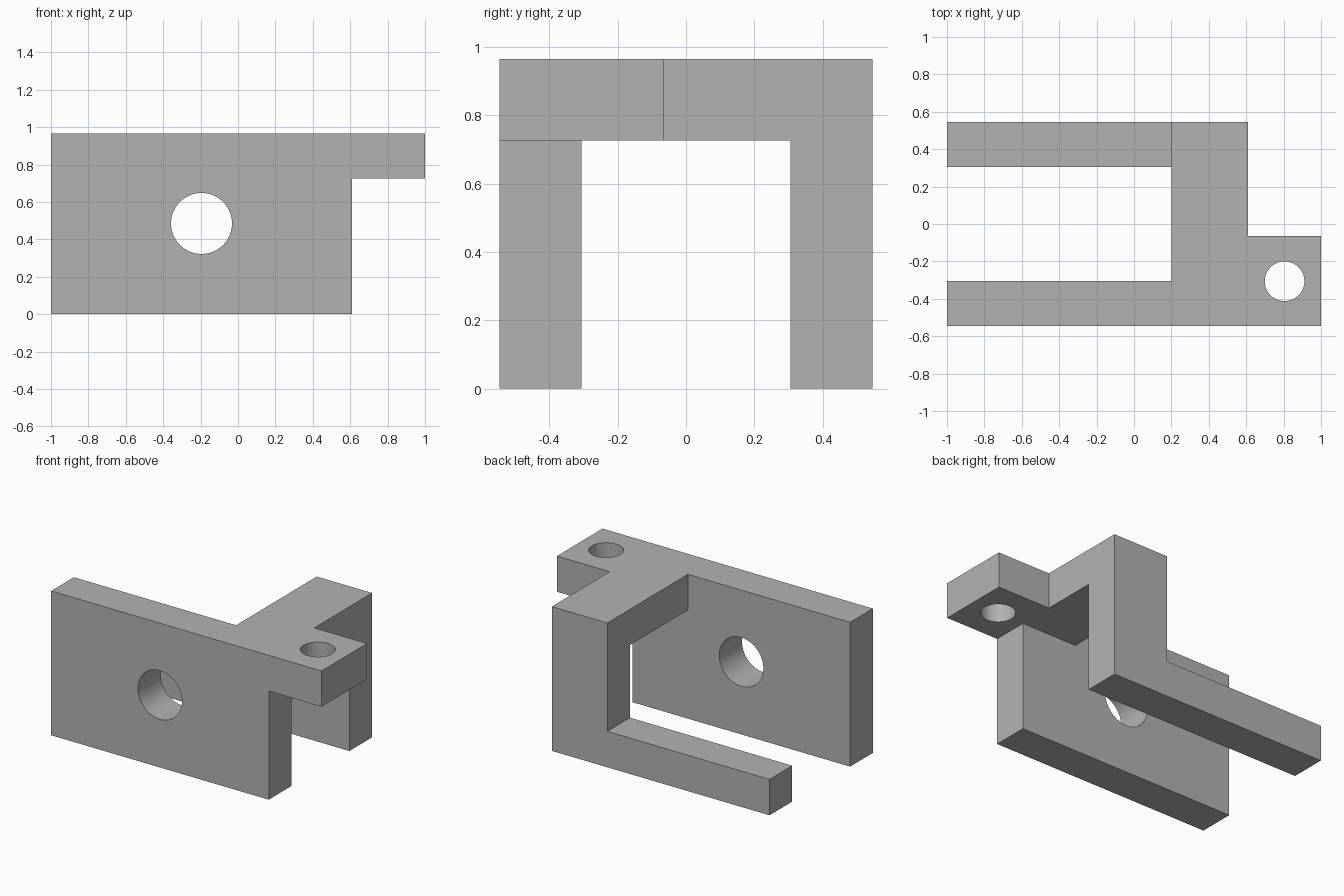
import bpy, bmesh, math
from mathutils import Matrix, Vector

default = bpy.data.objects.get("Cube")
if default:
    bpy.data.objects.remove(default, do_unlink=True)

grey = bpy.data.materials.new("plain_grey")
grey.use_nodes = True
colour = (0.45, 0.45, 0.45, 1)
grey.diffuse_color = colour
grey.node_tree.nodes["Principled BSDF"].inputs["Base Color"].default_value = colour

# Shared dimensions
HALF_Y, INNER_Y = 0.546, 0.306
TOP, UNDER, ARM_TOP = 0.965, 0.726, 0.24
LEFT, INNER_X, EDGE, RIGHT = -1.0, 0.2, 0.61, 1.0


def make_object(name, bm):
    bmesh.ops.recalc_face_normals(bm, faces=bm.faces)
    mesh = bpy.data.meshes.new(name)
    bm.to_mesh(mesh)
    bm.free()
    mesh.materials.append(grey)
    obj = bpy.data.objects.new(name, mesh)
    bpy.context.collection.objects.link(obj)
    return obj


def extrude_profile(name, outline, to_3d, start, end):
    bm = bmesh.new()
    face = bm.faces.new([bm.verts.new(to_3d(a, b, start)) for a, b in outline])
    offset = Vector(to_3d(0, 0, end - start))
    new = bmesh.ops.extrude_face_region(bm, geom=[face])["geom"]
    bmesh.ops.translate(bm, vec=offset,
                        verts=[v for v in new if isinstance(v, bmesh.types.BMVert)])
    return make_object(name, bm)


def cylinder(name, radius, centre, rotation):
    bm = bmesh.new()
    bmesh.ops.create_cone(bm, cap_ends=True, segments=64, radius1=radius,
                          radius2=radius, depth=0.5,
                          matrix=Matrix.Translation(centre) @ rotation)
    return make_object(name, bm)


def combine(target, tool, operation):
    tool.hide_render = True
    mod = target.modifiers.new(operation.lower(), 'BOOLEAN')
    mod.operation, mod.solver, mod.object = operation, 'EXACT', tool
    bpy.context.view_layer.objects.active = target
    bpy.ops.object.modifier_apply(modifier=mod.name)
    bpy.data.objects.remove(tool, do_unlink=True)


def upright(x, z, y):
    return (x, y, z)


def level(x, y, z):
    return (x, y, z)


# Front plate
bracket = extrude_profile("bracket", [(LEFT, 0), (EDGE, 0), (EDGE, TOP), (LEFT, TOP)],
                          upright, -HALF_Y, -INNER_Y)

# Top bridge with side tab
bridge = extrude_profile("top_bridge", [
    (INNER_X, -HALF_Y), (RIGHT, -HALF_Y), (RIGHT, -0.065),
    (EDGE, -0.065), (EDGE, HALF_Y), (INNER_X, HALF_Y)], level, UNDER, TOP)

# Rear post with low arm
rear = extrude_profile("rear_post", [
    (LEFT, 0), (EDGE, 0), (EDGE, TOP), (INNER_X, TOP),
    (INNER_X, ARM_TOP), (LEFT, ARM_TOP)], upright, INNER_Y, HALF_Y)

combine(bracket, bridge, 'UNION')
combine(bracket, rear, 'UNION')

# Plate hole and tab hole
combine(bracket, cylinder("plate_hole", 0.163, (-0.195, -0.426, 0.485),
                          Matrix.Rotation(math.pi / 2, 4, 'X')), 'DIFFERENCE')
combine(bracket, cylinder("tab_hole", 0.106, (0.805, -0.306, 0.845),
                          Matrix.Identity(4)), 'DIFFERENCE')

# Smooth holes, sharp edges
bpy.ops.object.select_all(action='DESELECT')
bracket.select_set(True)
bpy.context.view_layer.objects.active = bracket
bpy.ops.object.shade_smooth_by_angle(angle=math.radians(30))
